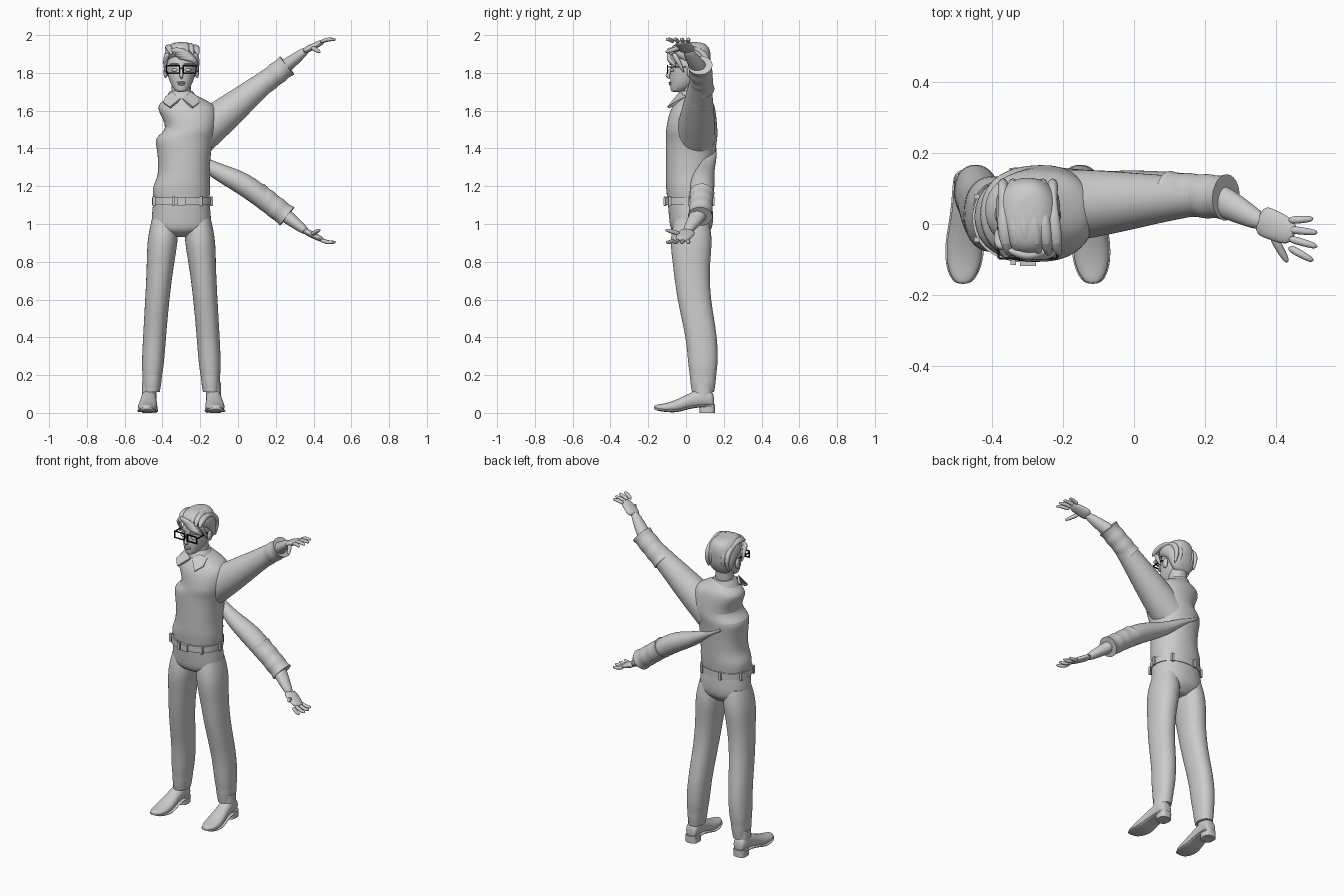
import bpy, bmesh, math
from mathutils import Vector

if "Cube" in bpy.data.objects:
    bpy.data.objects.remove(bpy.data.objects["Cube"])

MIDDLE = -.3    # x of the body's centre line
MIRROR = 1.44   # height about which the lower arm mirrors the raised one


def material(name, value):
    colour = (value, value, value, 1)
    mat = bpy.data.materials.new(name)
    mat.use_nodes = True
    mat.diffuse_color = colour
    mat.node_tree.nodes["Principled BSDF"].inputs["Base Color"].default_value = colour
    return mat


GREY = material("clay grey", .6)
BLACK = material("frame black", .005)


def finish(name, bm, mat=GREY, levels=0):
    bmesh.ops.recalc_face_normals(bm, faces=bm.faces[:])
    mesh = bpy.data.meshes.new(name)
    bm.to_mesh(mesh)
    bm.free()
    mesh.materials.append(mat)
    ob = bpy.data.objects.new(name, mesh)
    bpy.context.collection.objects.link(ob)
    if levels:
        subsurf = ob.modifiers.new("smooth", "SUBSURF")
        subsurf.levels = subsurf.render_levels = levels
    bpy.ops.object.select_all(action="DESELECT")
    ob.select_set(True)
    bpy.context.view_layer.objects.active = ob
    bpy.ops.object.shade_smooth_by_angle(angle=math.radians(50))


def ring(centre, across, along, count=16, power=.9):
    """A closed loop between an ellipse and a rounded rectangle."""
    points = []
    for i in range(count):
        c = math.cos(math.tau * i / count)
        s = math.sin(math.tau * i / count)
        points.append(centre + across * math.copysign(abs(c) ** power, c)
                      + along * math.copysign(abs(s) ** power, s))
    return points


def skin(name, rings, hem=True):
    """Bridge a row of rings and cap the ends; hem keeps the end edges crisp."""
    bm = bmesh.new()
    crease = bm.edges.layers.float.new("crease_edge")
    rows = [[bm.verts.new(p) for p in r] for r in rings]
    for low, high in zip(rows, rows[1:]):
        for i in range(len(low)):
            bm.faces.new((low[i - 1], low[i], high[i], high[i - 1]))
    for end in (rows[0], rows[-1]):
        for edge in bm.faces.new(end).edges:
            edge[crease] = float(hem)
    finish(name, bm, levels=2)


def stack(name, rows, centre=lambda z: MIDDLE, power=.9, hem=True):
    """Level rings given as height, half width, front and back."""
    skin(name, [ring(Vector((centre(z), (front + back) / 2, z)), Vector((half, 0, 0)),
                     Vector((0, (back - front) / 2, 0)), power=power)
                for z, half, front, back in rows], hem)


def tube(name, path, radii, breadth=1, flip=False, hem=False):
    """Rings across a path; breadth widens them sideways, flip mirrors them downward."""
    points = [Vector(p) for p in path]
    if flip:
        for p in points:
            p.z = 2 * MIRROR - p.z
    rings = []
    for i, p in enumerate(points):
        ahead = (points[min(i + 1, len(points) - 1)] - points[max(i - 1, 0)]).normalized()
        side = Vector((1, 0, 0)) if abs(ahead.y) > .8 else Vector((0, 1, 0))
        up = ahead.cross(side).normalized()
        rings.append(ring(p, up * radii[i], up.cross(ahead) * radii[i] * breadth, 12, 1))
    skin(name, rings, hem)


def ball(name, centre, size):
    bm = bmesh.new()
    bmesh.ops.create_uvsphere(bm, u_segments=24, v_segments=16, radius=1)
    bmesh.ops.scale(bm, vec=size, verts=bm.verts)
    bmesh.ops.translate(bm, vec=centre, verts=bm.verts)
    finish(name, bm)


def box(name, centre, size, mat=GREY):
    bm = bmesh.new()
    bmesh.ops.create_cube(bm, size=1)
    bmesh.ops.scale(bm, vec=size, verts=bm.verts)
    bmesh.ops.translate(bm, vec=centre, verts=bm.verts)
    finish(name, bm, mat)


# Sweater, pinched in at the right armhole
def pinch(z):
    if z > 1.48:
        return max(0, .13 - (z - 1.49) * .55)
    return .03 if z > 1.22 else 0


SWEATER = [(1.12, .15, -.1, .14), (1.2, .16, -.11, .15), (1.25, .15, -.11, .15), (1.4, .16, -.11, .16),
           (1.46, .18, -.11, .17), (1.5, .19, -.11, .17), (1.6, .2, -.09, .16), (1.64, .17, -.06, .15),
           (1.68, .08, -.03, .12), (1.7, .05, 0, .1)]
stack("sweater", [(z, half - pinch(z) / 2, front, back) for z, half, front, back in SWEATER],
      centre=lambda z: MIDDLE + pinch(z) / 2)

# Trousers, shoes and ankles
stack("trouser_seat", [(.93, .05, -.02, .09), (.96, .15, -.08, .13), (1, .166, -.09, .15), (1.13, .15, -.1, .14)])
LEG = [(.11, .044, .03, .15), (.17, .052, .02, .16), (.2, .052, .02, .16), (.25, .06, .01, .17),
       (.4, .062, 0, .17), (.6, .065, -.05, .13), (.78, .072, -.07, .125), (.92, .085, -.09, .145),
       (1.03, .07, -.06, .12)]
# Shoe rows: y, sole height, top height, half width
SHOE = [(.15, .03, .09, .03), (.13, .03, .13, .04), (.07, .03, .13, .04), (.01, .02, .1, .044),
        (-.05, 0, .07, .053), (-.11, .005, .05, .05), (-.15, .01, .045, .035), (-.17, .02, .04, .015)]
for side, label in ((-1, "right"), (1, "left")):
    foot = MIDDLE + side * .17
    stack(label + "_trouser_leg", LEG, centre=lambda z: MIDDLE + side * (.16 - .07 * z ** 1.5))
    stack(label + "_ankle", [(z, .04, .04, .14) for z in (.08, .16)], centre=lambda z: foot)
    stack(label + "_shoe_heel", [(z, .04, .07, .155) for z in (0, .045)], centre=lambda z: foot, power=.7)
    upper, sole = [], []
    for y, low, high, half in SHOE:
        x = foot + side * .05 * (.1 - y)
        upper.append(ring(Vector((x, y, (low + high) / 2)), Vector((half, 0, 0)), Vector((0, 0, (high - low) / 2))))
        sole.append(ring(Vector((x, y, low + .007)), Vector((half + .004, 0, 0)), Vector((0, 0, .007)), power=.6))
    skin(label + "_shoe", upper, hem=False)
    skin(label + "_sole", sole, hem=False)

# Belt with loops and buckle
stack("belt", [(z, .16, -.112, .146) for z in (1.1, 1.14)])
for spot in ring(Vector((MIDDLE, .017, 1.12)), Vector((.159, 0, 0)), Vector((0, .129, 0)), count=7):
    box("belt_loop", spot, (.016, .014, .05))
box("belt_buckle", (MIDDLE, -.113, 1.12), (.045, .012, .042))


# Arms: the raised one, and one mirrored downward that tapers out of the back
def blend(start, end, count):
    return [Vector(start).lerp(Vector(end), i / (count - 1)) for i in range(count)]


elbow = (.19, .08, 1.79)
tube("left_sleeve", blend((-.22, .05, 1.46), elbow, 5), (.11, .1, .085, .068, .056), hem=True)
tube("right_sleeve", [(-.35, .15, 1.46), (-.24, .14, 1.52), (-.12, .1, 1.6), (.03, .085, 1.66), elbow],
     (.008, .025, .045, .066, .056), breadth=1.1, flip=True, hem=True)
for flip, label in ((False, "left"), (True, "right")):
    folds = [.061 + .004 * (-1) ** i for i in range(7)]
    tube(label + "_rolled_cuff", blend((.1, .085, 1.715), (.26, .075, 1.84), 7), folds, 1.05, flip, hem=True)
    tube(label + "_forearm", blend((.22, .08, 1.81), (.37, 0, 1.927), 4), (.04, .037, .029, .02), 1.2, flip)
    tube(label + "_palm", blend((.35, .015, 1.915), (.455, -.03, 1.968), 4), (.018, .018, .017, .013), 2.5, flip)
    for k in range(4):
        reach = .505 + .017 * math.sin(math.pi * (k + .2) / 3.4)
        knuckle = Vector((.435, .01 - .025 * k, 1.963))
        tip = Vector((reach, .015 - .04 * k, 1.975))
        bend = knuckle.lerp(tip, .55) + Vector((0, 0, .01))
        tube(label + "_finger", (knuckle, bend, tip), (.012, .011, .008), flip=flip)
    tube(label + "_thumb", ((.39, -.03, 1.935), (.415, -.075, 1.92), (.435, -.11, 1.91)), (.014, .012, .008), flip=flip)

# Neck and shirt collar
stack("neck", [(1.62, .06, -.02, .1), (1.7, .052, -.015, .09), (1.78, .052, -.01, .095)])
stack("collar_band", [(1.655, .088, -.045, .12), (1.685, .075, -.04, .11), (1.705, .06, -.02, .105)])
COLLAR = [(.006, -.046, 1.665), (.062, -.1, 1.62), (.096, -.06, 1.645), (.085, 0, 1.675), (.05, -.035, 1.7)]
for side in (-1, 1):
    bm = bmesh.new()
    flap = bm.faces.new([bm.verts.new((MIDDLE + side * x, y, z)) for x, y, z in COLLAR])
    extruded = bmesh.ops.extrude_face_region(bm, geom=[flap])["geom"]
    bmesh.ops.translate(bm, vec=(-side * .004, .012, -.008),
                        verts=[v for v in extruded if isinstance(v, bmesh.types.BMVert)])
    finish("collar_point", bm)

# Head and face
stack("head", [(1.698, .022, -.075, -.03), (1.71, .038, -.083, .01), (1.74, .058, -.084, .06),
               (1.78, .072, -.086, .095), (1.82, .079, -.082, .11), (1.87, .08, -.085, .115),
               (1.94, .04, -.03, .07)], power=.95, hem=False)
tube("nose", [(MIDDLE, -.078, 1.825), (MIDDLE, -.092, 1.8), (MIDDLE, -.1, 1.78), (MIDDLE, -.085, 1.77)],
     (.006, .01, .012, .007), breadth=1.2)
ball("upper_lip", (MIDDLE, -.084, 1.749), (.024, .008, .005))
ball("lower_lip", (MIDDLE, -.083, 1.74), (.02, .008, .006))
for side in (-1, 1):
    ball("ear", (MIDDLE + side * .083, .025, 1.805), (.011, .02, .032))
    ball("eye", (MIDDLE + side * .036, -.074, 1.815), (.017, .011, .009))
    ball("eyebrow", (MIDDLE + side * .038, -.083, 1.846), (.026, .007, .005))

# Hair: cap, locks swept back over the crown, side locks and fringe
stack("hair_cap", [(1.745, .045, .055, .09), (1.78, .075, .04, .11), (1.81, .085, .03, .124),
                   (1.85, .092, 0, .13), (1.885, .094, -.075, .134), (1.92, .088, -.09, .13),
                   (1.95, .065, -.07, .115), (1.964, .03, -.03, .075)], hem=False)
for k in range(6):
    x = MIDDLE - .07 + .028 * k
    crown = 1.94 + .016 * math.sin(math.pi * k / 5)
    tube("top_lock", [(x + .02, -.088, 1.895), (x + .01, -.06, crown - .01), (x, .02, crown), (x, .09, crown - .03),
                      (x, .125, 1.85), (x, .095, 1.775)], (.01, .017, .018, .018, .014, .006), breadth=1.2)
for k in range(4):
    x, z = MIDDLE + .012 * k, 1.92 - .012 * k
    tube("fringe_lock", [(x - .06, -.07, z), (x - .01, -.094, z), (x + .04, -.086, z - .02),
                         (MIDDLE + .085, -.05, z - .05)], (.012, .018, .015, .006), breadth=.8)
for side in (-1, 1):
    tube("temple_lock", [(MIDDLE + side * .07, -.068, 1.905), (MIDDLE + side * .087, -.045, 1.87),
                         (MIDDLE + side * .085, -.01, 1.8)], (.016, .014, .005))

# Glasses
WIRE = .006
for side in (-1, 1):
    lens = MIDDLE + side * .044
    for offset in (-1, 1):
        box("lens_rim", (lens, -.098, 1.818 + offset * .02), (.072, WIRE, WIRE), BLACK)
        box("lens_rim", (lens + offset * .034, -.098, 1.818), (WIRE, WIRE, .046), BLACK)
    box("temple_arm", (MIDDLE + side * .083, -.048, 1.832), (WIRE, .1, WIRE), BLACK)
box("glasses_bridge", (MIDDLE, -.098, 1.826), (.022, WIRE, WIRE), BLACK)
